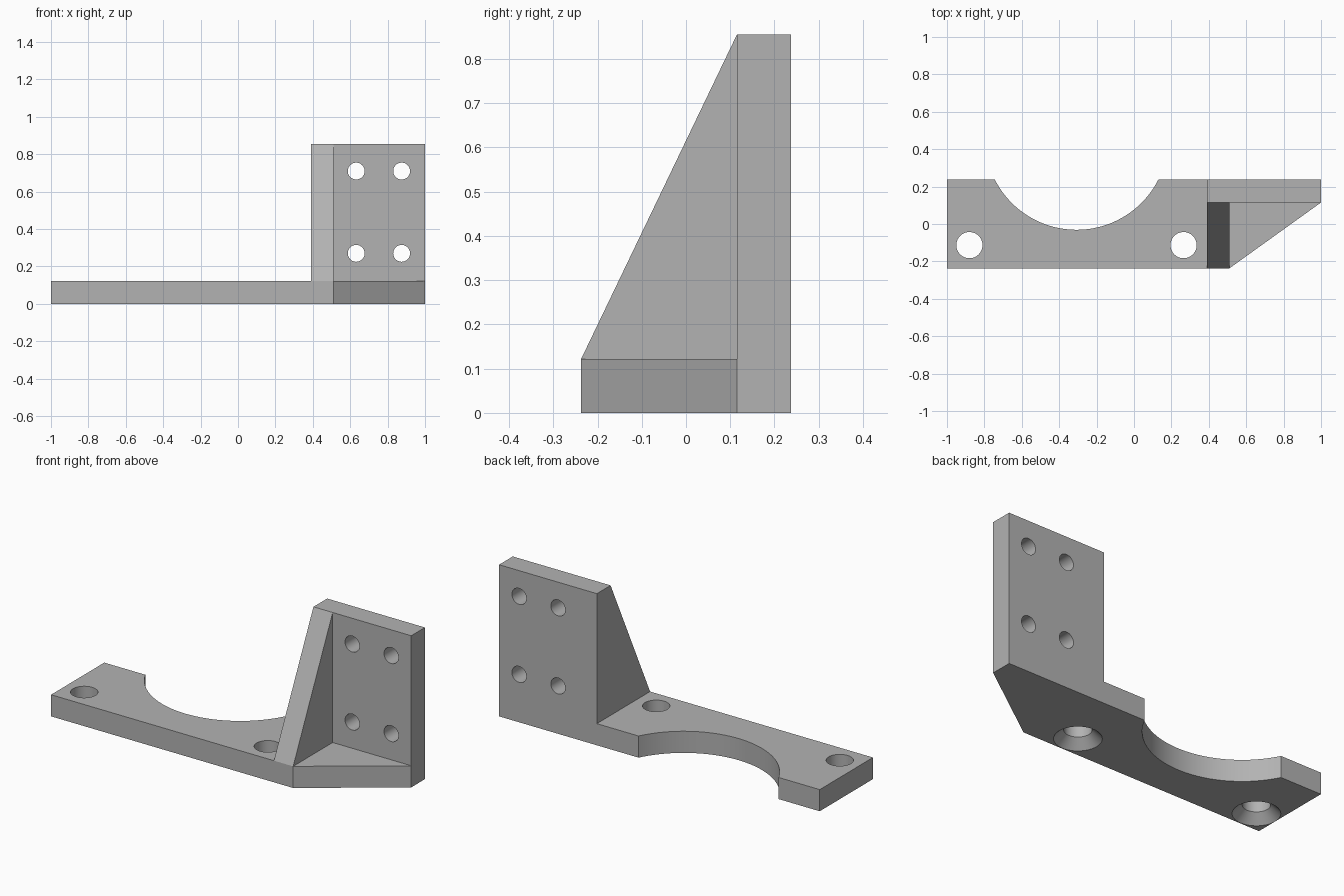
import bpy, bmesh, math
from mathutils import Vector, Matrix

if "Cube" in bpy.data.objects:
    bpy.data.objects.remove(bpy.data.objects["Cube"], do_unlink=True)

HALF = 0.237      # half depth of the bracket
THICK = 0.122     # plate thickness
BACK = 0.115      # front face of the upright
TOP = 0.855
WALL, RIB = 0.39, 0.51

grey = bpy.data.materials.new("plain grey")
grey.use_nodes = True
colour = (0.45, 0.45, 0.45, 1)
grey.diffuse_color = colour
grey.node_tree.nodes["Principled BSDF"].inputs["Base Color"].default_value = colour


def finish(name, bm):
    bmesh.ops.recalc_face_normals(bm, faces=bm.faces)
    mesh = bpy.data.meshes.new(name)
    bm.to_mesh(mesh)
    bm.free()
    mesh.materials.append(grey)
    ob = bpy.data.objects.new(name, mesh)
    bpy.context.collection.objects.link(ob)
    return ob


def prism(name, points, offset):
    """Extrude a flat outline along an offset."""
    bm = bmesh.new()
    face = bm.faces.new([bm.verts.new(p) for p in points])
    new = bmesh.ops.extrude_face_region(bm, geom=[face])["geom"]
    moved = [v for v in new if isinstance(v, bmesh.types.BMVert)]
    bmesh.ops.translate(bm, verts=moved, vec=Vector(offset))
    return finish(name, bm)


def cone(name, centre, r1, r2, depth, along_y=False):
    bm = bmesh.new()
    turn = Matrix.Rotation(math.pi / 2, 4, "X") if along_y else Matrix()
    bmesh.ops.create_cone(bm, cap_ends=True, segments=48, radius1=r1, radius2=r2,
                          depth=depth, matrix=Matrix.Translation(centre) @ turn)
    return finish(name, bm)


def combine(target, other, operation):
    mod = target.modifiers.new(operation.lower(), "BOOLEAN")
    mod.operation, mod.solver, mod.object = operation, "EXACT", other
    bpy.ops.object.select_all(action="DESELECT")
    bpy.context.view_layer.objects.active = target
    target.select_set(True)
    bpy.ops.object.modifier_apply(modifier=mod.name)
    bpy.data.objects.remove(other, do_unlink=True)


# Base plate with a round bite in its back edge and a slanted front corner
cx, half_chord, sag = -0.307, 0.437, 0.268
radius = (half_chord ** 2 + sag ** 2) / (2 * sag)
sweep = math.asin(half_chord / radius)
steps = 48
outline = [(-1, -HALF), (RIB, -HALF), (1, BACK), (1, HALF)]
for i in range(steps + 1):
    a = sweep * (1 - 2 * i / steps)
    outline.append((cx + radius * math.sin(a),
                    HALF - sag + radius * (1 - math.cos(a))))
outline.append((-1, HALF))
bracket = prism("bracket", [(x, y, 0) for x, y in outline], (0, 0, THICK))

# Upright mounting wall
wall = prism("upright_wall", [(WALL, BACK, 0), (1, BACK, 0), (1, HALF, 0), (WALL, HALF, 0)],
             (0, 0, TOP))
combine(bracket, wall, "UNION")

# Triangular stiffening rib
rib = prism("rib", [(WALL, -HALF, 0), (WALL, -HALF, THICK), (WALL, BACK, TOP), (WALL, BACK, 0)],
            (RIB - WALL, 0, 0))
combine(bracket, rib, "UNION")

# Countersunk holes through the base
for x in (-0.88, 0.265):
    combine(bracket, cone("hole_cutter", (x, -0.113, 0.06), 0.07, 0.07, 0.4), "DIFFERENCE")
    combine(bracket, cone("countersink_cutter", (x, -0.113, 0.02), 0.13, 0.07, 0.06),
            "DIFFERENCE")

# Four screw holes through the wall
for x in (0.632, 0.875):
    for z in (0.27, 0.71):
        combine(bracket, cone("screw_cutter", (x, 0.18, z), 0.045, 0.045, 0.3, True),
                "DIFFERENCE")

bpy.ops.object.select_all(action="DESELECT")
bracket.select_set(True)
bpy.context.view_layer.objects.active = bracket
bpy.ops.object.shade_smooth_by_angle(angle=math.radians(25))
